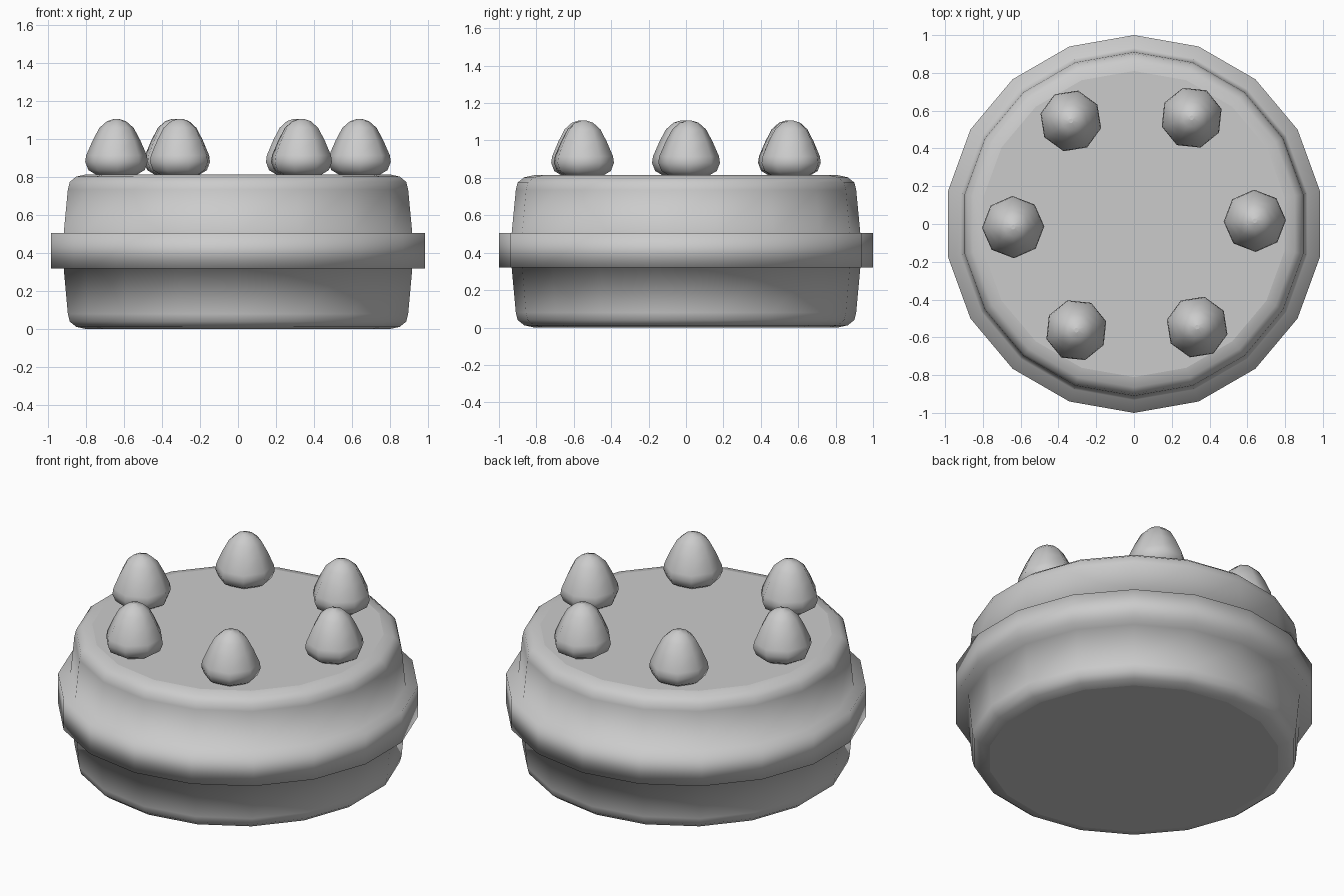
import bpy, bmesh
from math import sin, cos, pi, radians

cube = bpy.data.objects.get("Cube")
if cube:
    bpy.data.objects.remove(cube)

grey = bpy.data.materials.new("plain_grey")
grey.use_nodes = True
colour = (0.6, 0.6, 0.6, 1)
grey.diffuse_color = colour
grey.node_tree.nodes["Principled BSDF"].inputs["Base Color"].default_value = colour


def lathe(name, profile, sides, turn=0.0, location=(0, 0, 0)):
    """Spin a (radius, height) profile into a closed, smooth solid with flat caps."""
    bm = bmesh.new()
    rings = []
    for r, z in profile:
        angles = [turn + 2 * pi * i / sides for i in range(sides)]
        rings.append([bm.verts.new((r * cos(a), r * sin(a), z)) for a in angles])
    for low, high in zip(rings, rings[1:]):
        for i in range(sides):
            j = (i + 1) % sides
            bm.faces.new((low[i], low[j], high[j], high[i])).smooth = True
    bm.faces.new(rings[0][::-1])
    bm.faces.new(rings[-1])
    mesh = bpy.data.meshes.new(name)
    bm.to_mesh(mesh)
    bm.free()
    mesh.materials.append(grey)
    obj = bpy.data.objects.new(name, mesh)
    obj.location = location
    bpy.context.collection.objects.link(obj)
    return obj


# Cake: rounded rims top and bottom, raised band around the middle
height = 0.815
rim = [(0.81, 0), (0.865, 0.012), (0.9, 0.04), (0.91, 0.08)]
lower = rim + [(0.932, 0.32), (1.0, 0.32)]
upper = [(1.0, 0.505), (0.932, 0.505)] + [(r, height - z) for r, z in reversed(rim)]
lathe("cake_body", lower + upper, 18, turn=pi / 2)

# Ring of six cream dollops
dollop = [(0.11, 0), (0.148, 0.022), (0.165, 0.065), (0.16, 0.1),
          (0.125, 0.18), (0.09, 0.245), (0.05, 0.28), (0.012, 0.292)]
for i in range(6):
    a = radians(1.5 + 60 * i)
    lathe(f"cream_dollop_{i + 1}", dollop, 8, turn=a,
          location=(0.64 * cos(a), 0.64 * sin(a), height))
